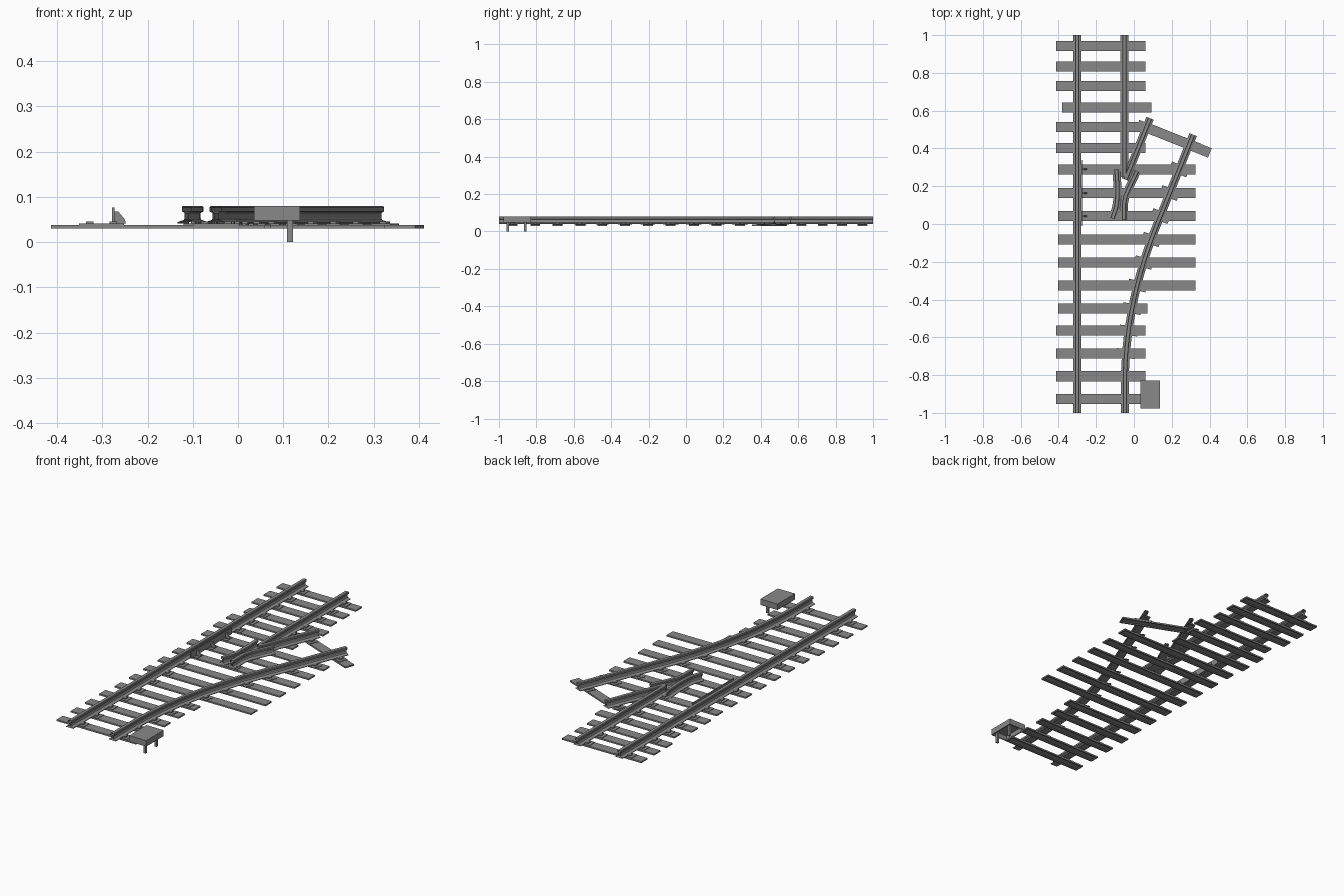
import bpy, bmesh, math
from mathutils import Vector, Matrix

cube = bpy.data.objects.get("Cube")
if cube:
    bpy.data.objects.remove(cube)

steel = bpy.data.materials.new("grey steel")
steel.use_nodes = True
GREY = (0.25, 0.25, 0.25, 1)
steel.diffuse_color = GREY
steel.node_tree.nodes["Principled BSDF"].inputs["Base Color"].default_value = GREY


def finish(bm, name):
    bmesh.ops.recalc_face_normals(bm, faces=bm.faces)
    mesh = bpy.data.meshes.new(name)
    bm.to_mesh(mesh)
    bm.free()
    mesh.materials.append(steel)
    obj = bpy.data.objects.new(name, mesh)
    bpy.context.collection.objects.link(obj)
    return obj


def add_box(bm, centre, size, angle=0):
    m = Matrix.Translation(centre) @ Matrix.Rotation(angle, 4, 'Z') @ Matrix.Diagonal((*size, 1))
    return bmesh.ops.create_cube(bm, size=1, matrix=m)["verts"]


def hollow_below(bm, verts, rim, depth):
    """Inset the underside of a box and push it up to leave a thin rim."""
    bm.normal_update()
    bottom = min({f for v in verts for f in v.link_faces}, key=lambda f: f.normal.z)
    bmesh.ops.inset_region(bm, faces=[bottom], thickness=rim, use_even_offset=True)
    face = bmesh.ops.extrude_discrete_faces(bm, faces=[bottom])["faces"][0]
    bmesh.ops.translate(bm, verts=face.verts, vec=(0, 0, depth))


# Rail section: half outline from foot to head, mirrored across the web
HALF = [(0.021, 0.041), (0.021, 0.044), (0.006, 0.049), (0.004, 0.053), (0.004, 0.064),
        (0.011, 0.068), (0.011, 0.077), (0.008, 0.08)]
SECTION = HALF + [(-x, z) for x, z in reversed(HALF)]


def rail(name, path):
    bm = bmesh.new()
    pts = [Vector(p) for p in path]
    rings = []
    for i, p in enumerate(pts):
        d = (pts[min(i + 1, len(pts) - 1)] - pts[max(i - 1, 0)]).normalized()
        side = Vector((d.y, -d.x))
        rings.append([bm.verts.new((*(p + side * x), z)) for x, z in SECTION])
    n = len(SECTION)
    for a, b in zip(rings, rings[1:]):
        for j in range(n):
            k = (j + 1) % n
            bm.faces.new((a[j], a[k], b[k], b[j]))
    obj = finish(bm, name)
    bpy.ops.object.select_all(action='DESELECT')
    obj.select_set(True)
    bpy.context.view_layer.objects.active = obj
    bpy.ops.object.shade_smooth_by_angle(angle=math.radians(25))


# Running rails
LEFT_X, RIGHT_X, SLOPE = -0.302, -0.051, 0.402
CURVE_START, CURVE_END = -0.85, 0.0


def curved_x(y):
    radius = (CURVE_END - CURVE_START) / SLOPE
    t = min(max(y, CURVE_START), CURVE_END) - CURVE_START
    return -0.048 + t * t / (2 * radius) + SLOPE * max(0, y - CURVE_END)


rail("straight_stock_rail", [(LEFT_X, -1), (LEFT_X, 1)])
curve_ys = [-1] + [CURVE_START + 0.05 * i for i in range(18)] + [0.473]
rail("curved_stock_rail", [(curved_x(y), y) for y in curve_ys])

# Crossing: straight and diverging point rails with two bent wing rails
rail("straight_crossing_rail", [(RIGHT_X, 0.25), (RIGHT_X, 1)])
rail("diverging_crossing_rail", [(-0.045, 0.235), (0.085, 0.56)])
rail("left_wing_rail", [(-0.114, 0.03), (-0.096, 0.08), (-0.089, 0.12), (-0.087, 0.2),
                        (-0.093, 0.29)])
rail("right_wing_rail", [(-0.052, 0.02), (-0.052, 0.11), (-0.044, 0.15), (-0.022, 0.2),
                         (0.016, 0.28)])

# Sleepers: centre y, left end, right end
SHORT, LONG = (-0.413, 0.06), (-0.403, 0.325)
rows = [(y, *SHORT) for y in (0.943, 0.835, 0.731, 0.514, 0.403,
                              -0.564, -0.686, -0.806, -0.927)]
rows += [(0.617, -0.381, 0.092), (-0.448, -0.403, 0.072)]
rows += [(y, *LONG) for y in (0.289, 0.164, 0.042, -0.082, -0.204, -0.326)]

bm = bmesh.new()
for y, x0, x1 in rows:
    v = add_box(bm, ((x0 + x1) / 2, y, 0.034), (x1 - x0, 0.053, 0.008))
    hollow_below(bm, v, 0.008, 0.005)
finish(bm, "sleepers")

TILT = -math.atan(SLOPE)
bm = bmesh.new()
v = add_box(bm, (0.238, 0.442, 0.034), (0.352, 0.053, 0.008), TILT)
hollow_below(bm, v, 0.008, 0.005)
finish(bm, "angled_end_sleeper")

# Base plates with a clip on each side of the rail foot
bm = bmesh.new()


def chair(x, y, angle=0):
    add_box(bm, (x, y, 0.0395), (0.1, 0.05, 0.003), angle)
    for s in (-1, 1):
        off = Matrix.Rotation(angle, 2) @ Vector((s * 0.026, 0))
        add_box(bm, (x + off.x, y + off.y, 0.043), (0.016, 0.022, 0.006), angle)


for y, x0, x1 in rows:
    chair(LEFT_X, y)
    if y > 0.25:
        chair(RIGHT_X, y)
    if y < 0.3:
        lean = math.atan((curved_x(y + 0.01) - curved_x(y - 0.01)) / 0.02)
        chair(curved_x(y), y, -lean)
for y in (0.164, 0.042):
    chair(-0.07, y)
chair(0.3, 0.42, TILT)
chair(0.065, 0.509, TILT)
finish(bm, "rail_chairs")

# Check rail: thin upright plate held by triangular brackets
bm = bmesh.new()
add_box(bm, (-0.276, 0.165, 0.06), (0.005, 0.35, 0.034))
for y in (0.289, 0.164, 0.042):
    tri = [[bm.verts.new((x, y + s, z)) for x, z in
            ((-0.274, 0.041), (-0.248, 0.041), (-0.25, 0.05), (-0.265, 0.068), (-0.274, 0.068))]
           for s in (-0.004, 0.004)]
    bm.faces.new(tri[0])
    bm.faces.new(tri[1])
    for j in range(5):
        k = (j + 1) % 5
        bm.faces.new((tri[0][j], tri[0][k], tri[1][k], tri[1][j]))
finish(bm, "check_rail")

# Point motor: hollow cover standing on two legs
bm = bmesh.new()
v = add_box(bm, (0.086, -0.902, 0.064), (0.102, 0.148, 0.032))
hollow_below(bm, v, 0.006, 0.026)
finish(bm, "motor_cover")
bm = bmesh.new()
for y in (-0.953, -0.86):
    add_box(bm, (0.115, y, 0.038), (0.013, 0.013, 0.076))
finish(bm, "motor_legs")
